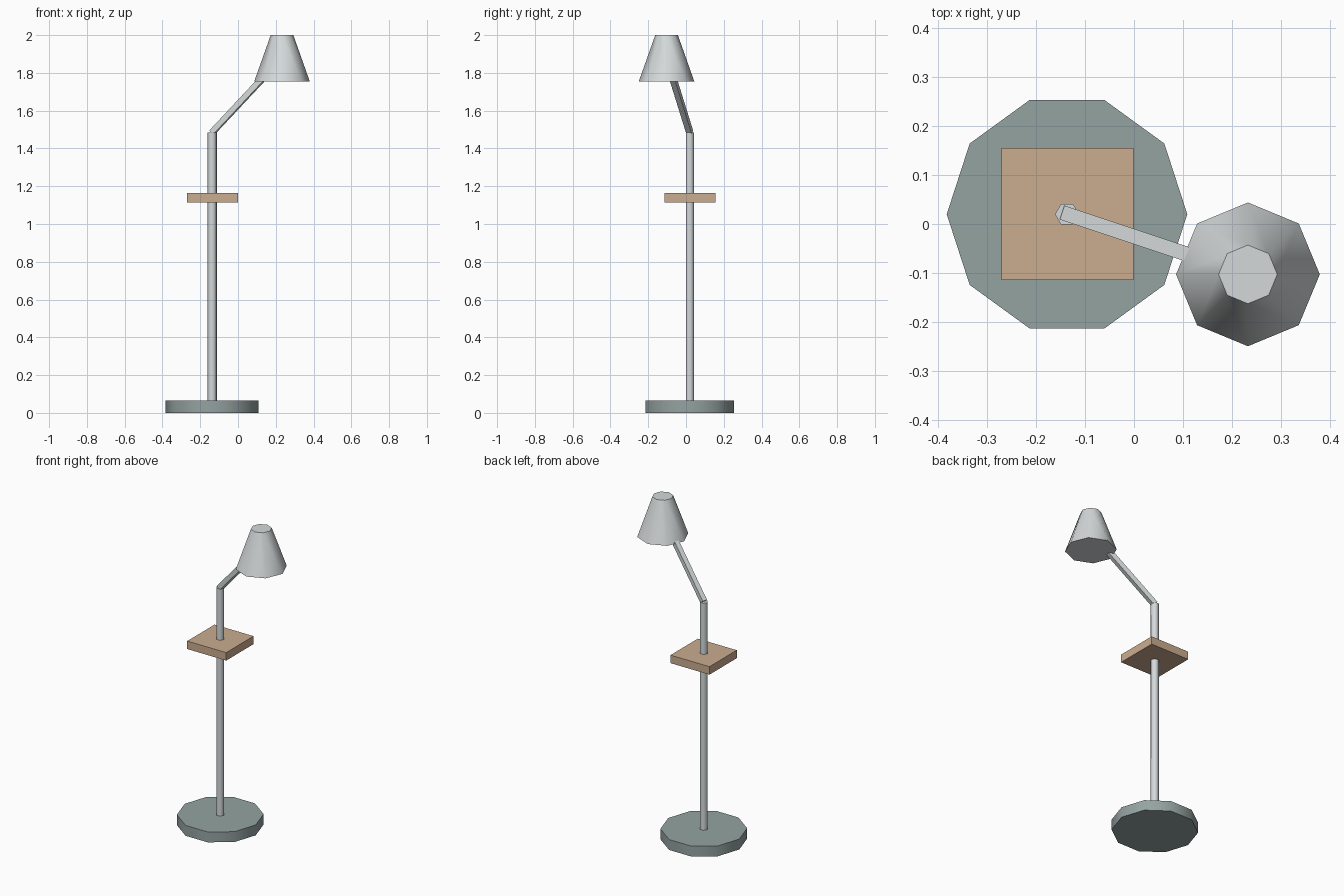
import bpy, math
from mathutils import Vector

if "Cube" in bpy.data.objects:
    bpy.data.objects.remove(bpy.data.objects["Cube"])


def material(name, rgb):
    m = bpy.data.materials.new(name)
    lin = [((c / 255 + 0.055) / 1.055) ** 2.4 for c in rgb]
    m.diffuse_color = (*lin, 1)
    m.use_nodes = True
    m.node_tree.nodes["Principled BSDF"].inputs["Base Color"].default_value = m.diffuse_color
    return m


GREY = material("pale_grey_metal", (212, 217, 218))
SLATE = material("slate_green_grey", (148, 163, 161))
WOOD = material("light_wood", (203, 172, 143))

POLE = Vector((-0.137, 0.02, 0))      # pole axis
SHADE = Vector((0.233, -0.103, 0))    # shade axis


def finish(name, mat):
    ob = bpy.context.object
    ob.name = name
    ob.data.materials.append(mat)
    return ob


def prism(name, axis, sides, r1, r2, z1, z2, mat):
    """Tapered prism with a corner on +x and smooth sides."""
    bpy.ops.mesh.primitive_cone_add(
        vertices=sides, radius1=r1, radius2=r2, depth=z2 - z1,
        location=(axis.x, axis.y, (z1 + z2) / 2))
    ob = finish(name, mat)
    # put a corner on the x axis
    ob.rotation_euler.z = math.pi / 2
    bpy.ops.object.transform_apply(location=False, rotation=True, scale=False)
    bpy.ops.object.shade_smooth_by_angle(angle=math.radians(63))
    return ob


def box(name, centre, size, mat, rotation=(0, 0, 0)):
    bpy.ops.mesh.primitive_cube_add(size=1, location=centre, rotation=rotation)
    ob = finish(name, mat)
    ob.scale = size
    bpy.ops.object.transform_apply(location=False, rotation=False, scale=True)
    return ob


# Base, pole and shade
prism("base", POLE, 10, 0.246, 0.246, 0, 0.065, SLATE)
prism("pole", POLE, 6, 0.0245, 0.0245, 0.06, 1.485, GREY)
prism("shade", SHADE, 8, 0.147, 0.06, 1.755, 2.0, GREY)

# Small square table around the pole
box("table", (POLE.x + 0.001, POLE.y, 1.14), (0.27, 0.27, 0.05), WOOD)

# Square bar from the pole top into the shade
start = POLE + Vector((0, 0, 1.485))
end = SHADE + Vector((0, 0, 1.88))
d = end - start
pitch = -math.atan2(d.z, math.hypot(d.x, d.y))
box("arm", (start + end) / 2, (d.length, 0.03, 0.03), GREY,
    (0, pitch, math.atan2(d.y, d.x)))
